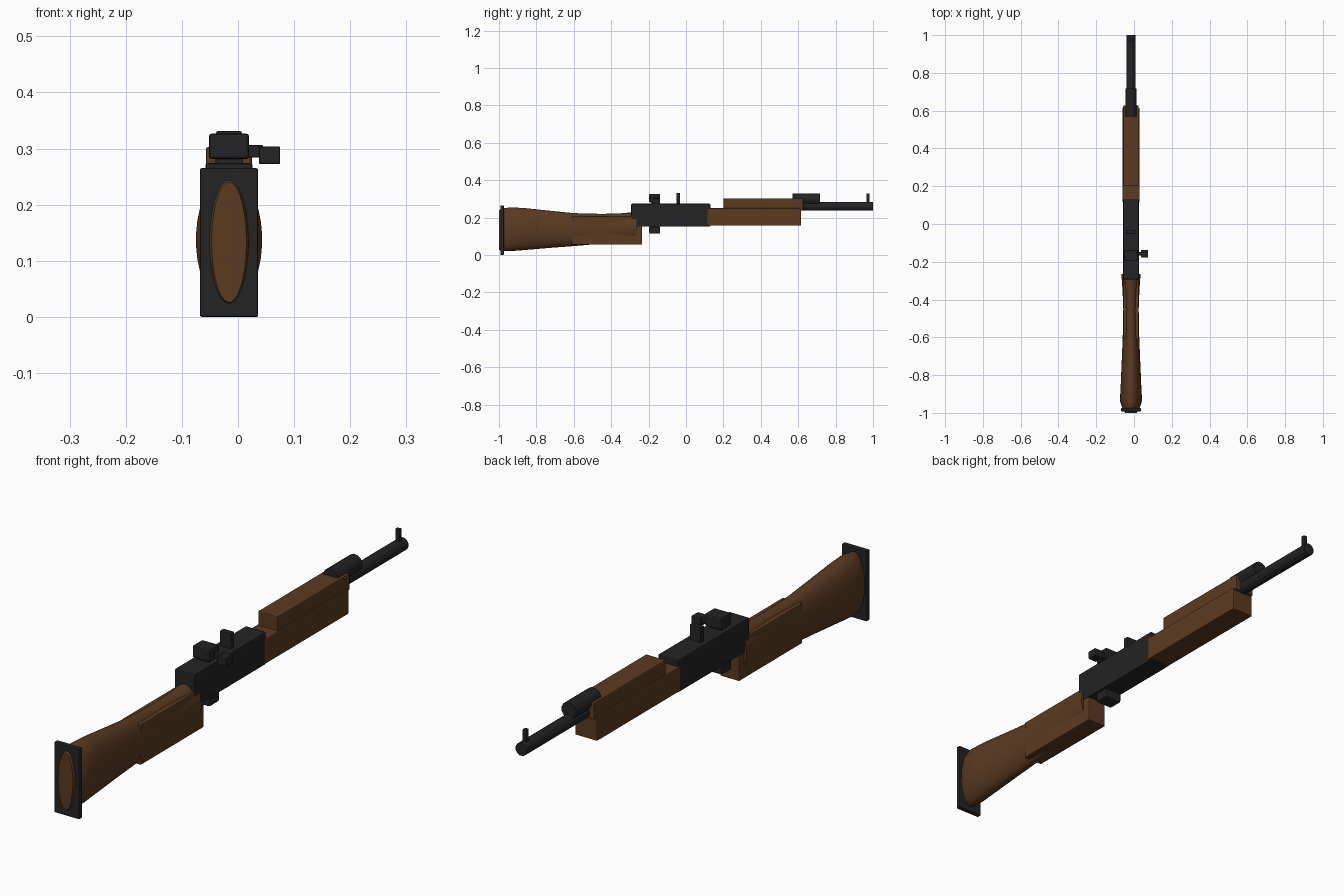
import bpy, bmesh, math

if "Cube" in bpy.data.objects:
    bpy.data.objects.remove(bpy.data.objects["Cube"], do_unlink=True)

CX = -0.016  # centre line of the body; the bolt knob sticks out to one side


def material(name, rgb):
    m = bpy.data.materials.new(name)
    m.use_nodes = True
    m.diffuse_color = (*rgb, 1)
    m.node_tree.nodes["Principled BSDF"].inputs["Base Color"].default_value = (*rgb, 1)
    return m


wood = material("brown wood", (0.105, 0.042, 0.015))
metal = material("dark metal", (0.017, 0.017, 0.018))


def add_object(name, bm, mat, smooth=False):
    bmesh.ops.recalc_face_normals(bm, faces=bm.faces[:])
    mesh = bpy.data.meshes.new(name)
    bm.to_mesh(mesh)
    bm.free()
    mesh.materials.append(mat)
    ob = bpy.data.objects.new(name, mesh)
    bpy.context.collection.objects.link(ob)
    if smooth:
        bpy.ops.object.select_all(action="DESELECT")
        ob.select_set(True)
        bpy.context.view_layer.objects.active = ob
        bpy.ops.object.shade_smooth_by_angle(angle=math.radians(35))
    return ob


def box(name, mat, x, y, z, bevel=0.004):
    """Bevelled box from (low, high) ranges."""
    bm = bmesh.new()
    bmesh.ops.create_cube(bm, size=1)
    for v in bm.verts:
        v.co = [(r[0] + r[1]) / 2 + c * (r[1] - r[0]) for c, r in zip(v.co, (x, y, z))]
    ob = add_object(name, bm, mat)
    mod = ob.modifiers.new("Bevel", "BEVEL")
    mod.width = bevel
    mod.segments = 2
    return ob


def loft(name, mat, sections, sides, smooth=True):
    """Elliptical rings (y, half width, low z, high z) joined along y."""
    bm = bmesh.new()
    rings = []
    for y, w, lo, hi in sections:
        angles = [math.tau * (i + 0.5) / sides for i in range(sides)]
        rings.append([bm.verts.new((CX + w * math.cos(a), y,
                                    (lo + hi) / 2 + (hi - lo) / 2 * math.sin(a)))
                      for a in angles])
    for a, b in zip(rings, rings[1:]):
        for i in range(sides):
            j = (i + 1) % sides
            bm.faces.new((a[i], a[j], b[j], b[i]))
    bm.faces.new(rings[0])
    bm.faces.new(rings[-1])
    return add_object(name, bm, mat, smooth)


def centred(half):
    return (CX - half, CX + half)


# Shoulder stock, butt plate and grip
loft("stock", wood, [
    (-1.0, 0.031, 0.026, 0.240), (-0.985, 0.038, 0.022, 0.247),
    (-0.965, 0.050, 0.020, 0.252), (-0.935, 0.059, 0.020, 0.255),
    (-0.86, 0.055, 0.026, 0.251), (-0.72, 0.049, 0.038, 0.236),
    (-0.60, 0.044, 0.047, 0.224), (-0.45, 0.041, 0.060, 0.220),
    (-0.35, 0.045, 0.066, 0.223), (-0.28, 0.050, 0.070, 0.229),
    (-0.265, 0.050, 0.072, 0.229)], 32)
box("butt_plate", metal, centred(0.052), (-0.992, -0.974), (0.0, 0.265), 0.003)
box("grip", wood, centred(0.040), (-0.61, -0.235), (0.055, 0.207))

# Receiver with the parts on it
box("receiver", metal, centred(0.042), (-0.293, 0.13), (0.152, 0.274))
box("rear_sight_block", metal, centred(0.036), (-0.197, -0.138), (0.281, 0.327), 0.006)
box("rear_sight_neck", metal, centred(0.024), (-0.185, -0.150), (0.265, 0.290), 0.002)
box("lower_catch", metal, centred(0.036), (-0.197, -0.138), (0.114, 0.152), 0.006)
box("sight_post", metal, centred(0.023), (-0.052, -0.031), (0.265, 0.331), 0.003)
box("bolt_arm", metal, (0.01, 0.045), (-0.167, -0.147), (0.284, 0.306), 0.002)
box("bolt_knob", metal, (0.037, 0.075), (-0.177, -0.138), (0.272, 0.304), 0.003)

# Fore-end
box("lower_handguard", wood, centred(0.046), (0.115, 0.615), (0.157, 0.250))
box("upper_handguard", wood, centred(0.041), (0.20, 0.627), (0.24, 0.303))

# Barrel, gas tube and front sight
loft("barrel", metal, [(0.55, 0.024, 0.237, 0.285), (1.0, 0.024, 0.237, 0.285)], 12, False)
loft("gas_tube", metal, [(0.57, 0.031, 0.268, 0.330), (0.717, 0.031, 0.268, 0.330)], 12, False)
box("front_sight", metal, centred(0.008), (0.965, 0.981), (0.275, 0.328), 0.002)
